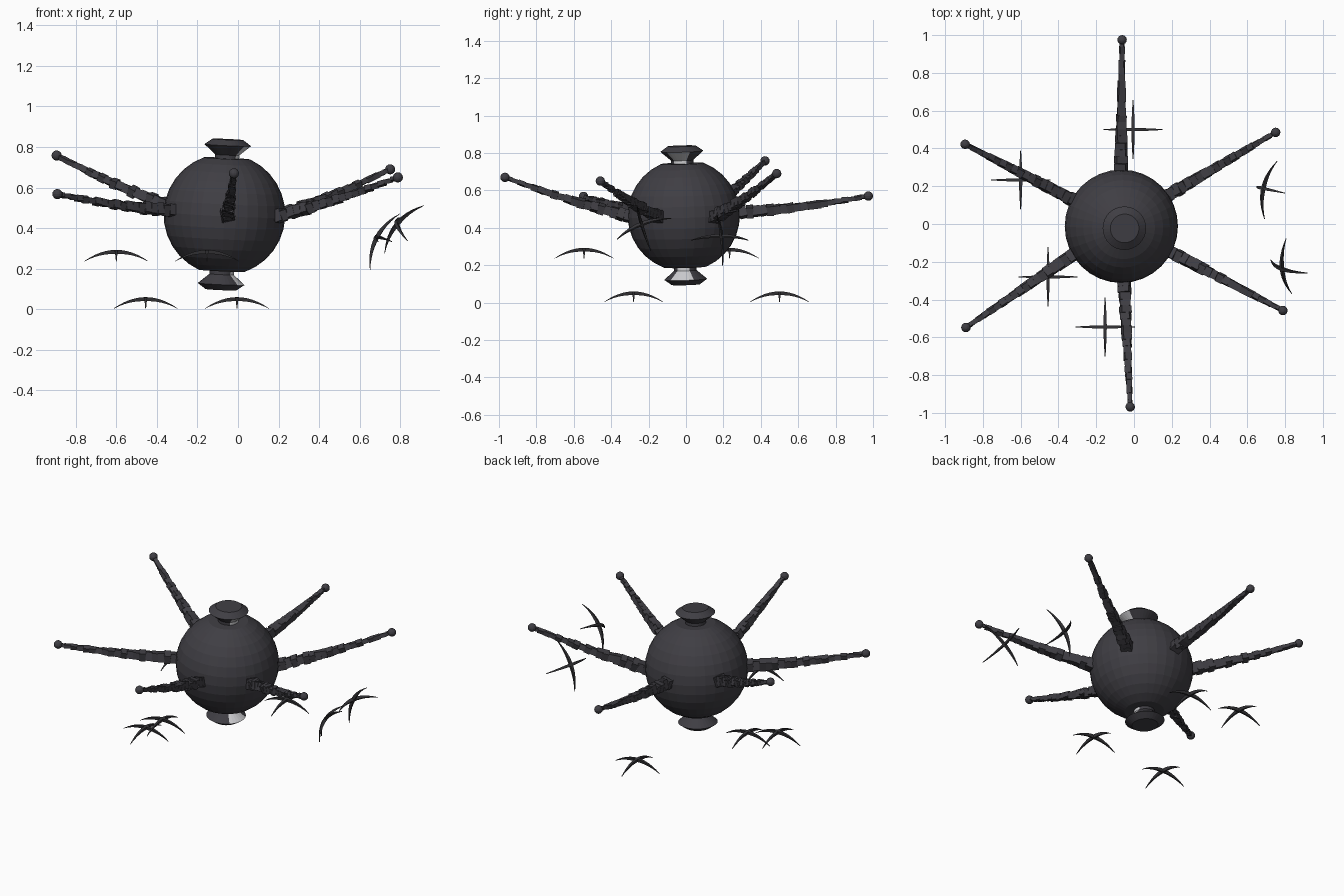
import bpy, bmesh, math, random
from mathutils import Vector, Matrix

if "Cube" in bpy.data.objects:
    bpy.data.objects.remove(bpy.data.objects["Cube"])

random.seed(4)


def material(name, rgb):
    m = bpy.data.materials.new(name)
    m.diffuse_color = (*rgb, 1)
    m.use_nodes = True
    m.node_tree.nodes["Principled BSDF"].inputs["Base Color"].default_value = m.diffuse_color
    return m


DARK = material("dark_grey", (0.05, 0.048, 0.057))
BLACK = material("charcoal", (0.035, 0.034, 0.038))
LIGHT = material("light_grey", (0.62, 0.62, 0.64))


def finish(bm, name, mats):
    bmesh.ops.recalc_face_normals(bm, faces=bm.faces)
    me = bpy.data.meshes.new(name)
    bm.to_mesh(me)
    bm.free()
    for m in mats:
        me.materials.append(m)
    ob = bpy.data.objects.new(name, me)
    bpy.context.collection.objects.link(ob)
    return ob


def lathe(name, profile, steps, mats):
    """Revolve (radius, height) points around z and cap both ends."""
    bm = bmesh.new()
    rings = [[bm.verts.new((r * math.cos(2 * math.pi * i / steps),
                            r * math.sin(2 * math.pi * i / steps), z))
              for i in range(steps)] for r, z in profile]
    for a, b in zip(rings, rings[1:]):
        for i in range(steps):
            j = (i + 1) % steps
            bm.faces.new((a[i], a[j], b[j], b[i]))
    bm.faces.new(rings[0])
    bm.faces.new(rings[-1])
    return finish(bm, name, mats)


# Slightly tilted body frame
CENTRE = Vector((-0.067, -0.012, 0.467))
AXIS = Vector((0.033, -0.021, 0.7)).normalized()
BODY = Matrix.Translation(CENTRE) @ AXIS.to_track_quat('Z', 'Y').to_matrix().to_4x4()
BODY = Matrix.Translation(CENTRE) @ Vector((0, 0, 1)).rotation_difference(AXIS).to_matrix().to_4x4()

# Round body with flattened poles
ball = [(0.3 * math.sin(a), -0.3 * math.cos(a))
        for a in (math.radians(22.5 + 11.25 * k) for k in range(13))]
lathe("body", ball, 32, [DARK]).matrix_world = BODY

# Flared spools on both poles, with a light panel on one side
for name, s in (("top_spool", 1), ("bottom_spool", -1)):
    prof = [(0.06, 0.26 * s), (0.06, 0.295 * s), (0.115, 0.343 * s), (0.076, 0.371 * s)]
    ob = lathe(name, prof, 32, [DARK, LIGHT])
    ob.matrix_world = BODY
    for p in ob.data.polygons:
        az = math.degrees(math.atan2(p.center.y, p.center.x))
        if abs(p.center.z) < 0.33 and len(p.vertices) == 4 and -45 < az < 22:
            p.material_index = 1

# Segmented tentacles: tapering blocks from the body to a ball tip
TENTACLES = [((-0.07, 0.25, 0.48), (-0.063, 0.975, 0.57)),
             ((0.16, 0.14, 0.45), (0.75, 0.485, 0.69)),
             ((0.16, -0.13, 0.45), (0.788, -0.458, 0.65)),
             ((-0.055, -0.26, 0.45), (-0.02, -0.968, 0.67)),
             ((-0.29, -0.14, 0.485), (-0.89, -0.548, 0.568)),
             ((-0.29, 0.11, 0.49), (-0.894, 0.422, 0.758))]
COUNT = 20
for n, (a, b) in enumerate(TENTACLES):
    a, b = Vector(a), Vector(b)
    rot = (b - a).to_track_quat('X', 'Z').to_matrix().to_4x4()
    step = (b - a).length / COUNT
    bm = bmesh.new()
    for k in range(COUNT):
        t = (k + 0.5) / COUNT
        w = 0.066 - 0.045 * t
        pos = a.lerp(b, t) - Vector((0, 0, 0.012 * math.sin(math.pi * t)))
        twist = Matrix.Rotation(random.uniform(-0.35, 0.35), 4, 'X')
        lean = Matrix.Rotation(random.uniform(-0.12, 0.12), 4, 'Y')
        size = Matrix.Diagonal((step * 1.05, w, w * random.uniform(0.85, 1.0), 1))
        bmesh.ops.create_cube(bm, size=1, matrix=Matrix.Translation(pos) @ rot @ twist @ lean @ size)
    finish(bm, f"tentacle_{n + 1}", [DARK])
    bm = bmesh.new()
    bmesh.ops.create_uvsphere(bm, u_segments=16, v_segments=8, radius=0.025,
                              matrix=Matrix.Translation(b))
    finish(bm, f"tentacle_tip_{n + 1}", [DARK])


def flyer(name, apex, xdir=(1, 0, 0), ydir=(0, 1, 0)):
    """Two crossed, drooping, tapered blades."""
    x = Vector(xdir).normalized()
    z = x.cross(Vector(ydir)).normalized()
    y = z.cross(x)
    bm = bmesh.new()
    for u, v in ((x, y), (y, -x)):
        rings = []
        for k in range(13):
            t = k / 6 - 1
            mid = Vector(apex) + u * 0.157 * t - z * 0.055 * t * t
            taper = 1 - abs(t) ** 1.5
            w, h = 0.002 + 0.007 * taper, 0.002 + 0.018 * taper
            rings.append([bm.verts.new(mid + v * dy - z * dz)
                          for dy, dz in ((-w, 0), (w, 0), (w * 0.6, h), (-w * 0.6, h))])
        for p, q in zip(rings, rings[1:]):
            for i in range(4):
                j = (i + 1) % 4
                bm.faces.new((p[i], p[j], q[j], q[i]))
        bm.faces.new(rings[0])
        bm.faces.new(rings[-1])
    finish(bm, name, [BLACK])


# Level flyers, then the two banked ones
for n, p in enumerate([(-0.005, 0.5, 0.06), (-0.60, 0.233, 0.293),
                       (-0.455, -0.28, 0.06), (-0.153, -0.545, 0.293)]):
    flyer(f"flyer_{n + 1}", p)
flyer("flyer_5", (0.677, 0.19, 0.36), (0.155, -0.034, 0.29), (0.064, 0.296, 0))
flyer("flyer_6", (0.777, -0.24, 0.425), (0.19, -0.069, 0.23), (-0.03, 0.285, 0.11))
